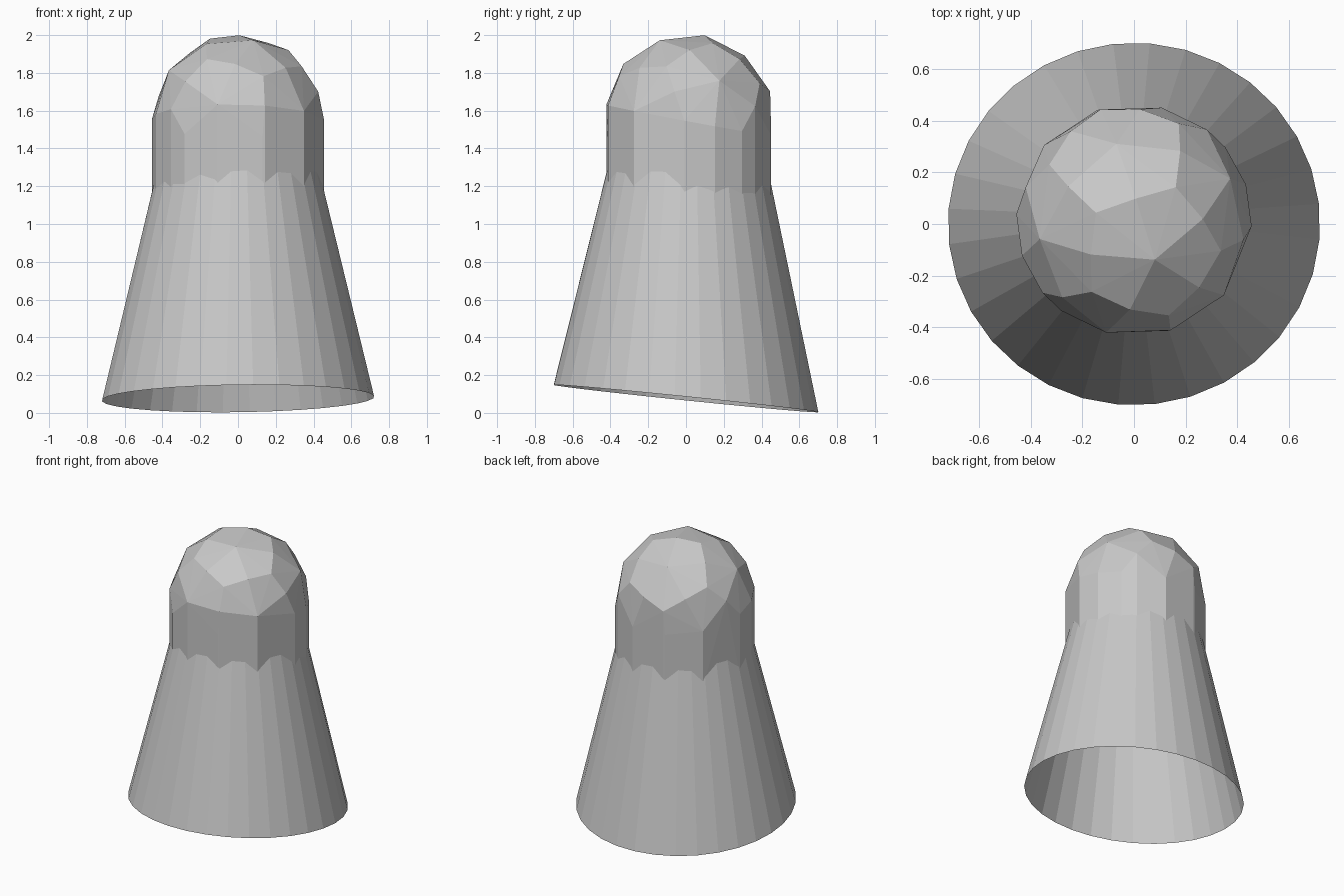
import bpy, bmesh
from math import sin, cos, radians, tau
from mathutils import Vector, Matrix

cube = bpy.data.objects.get("Cube")
if cube:
    bpy.data.objects.remove(cube, do_unlink=True)

grey = bpy.data.materials.new("plain_grey")
grey.use_nodes = True
colour = (0.58, 0.58, 0.58, 1)
grey.diffuse_color = colour
grey.node_tree.nodes["Principled BSDF"].inputs["Base Color"].default_value = colour


def add_object(name, bm):
    bmesh.ops.recalc_face_normals(bm, faces=bm.faces)
    mesh = bpy.data.meshes.new(name)
    bm.to_mesh(mesh)
    bm.free()
    mesh.materials.append(grey)
    obj = bpy.data.objects.new(name, mesh)
    bpy.context.scene.collection.objects.link(obj)
    return obj


def frame(a, b):
    """Orthonormal axes from a main direction and a second one."""
    a = a.normalized()
    side = a.cross(b).normalized()
    return Matrix((a, side, a.cross(side))).transposed()


# Tapered skirt: open cone with a slanted lower rim
SIDES = 32
bm = bmesh.new()
lower, upper = [], []
for i in range(SIDES):
    a = tau * i / SIDES + radians(6.4)
    x, y = 0.722 * cos(a), 0.703 * sin(a)
    lower.append(bm.verts.new((x, y, 0.076 - 0.103 * y + 0.014 * x)))
    upper.append(bm.verts.new((0.39 * cos(a), 0.012 + 0.39 * sin(a), 1.45)))
for i in range(SIDES):
    j = (i + 1) % SIDES
    bm.faces.new((lower[i], lower[j], upper[j], upper[i]))
add_object("skirt", bm)

# Faceted dome: corners, edge middles and face centres of a tilted icosahedron
ico = bmesh.new()
bmesh.ops.create_icosphere(ico, subdivisions=1, radius=1)
ico.edges.ensure_lookup_table()
first, second = (v.co.copy() for v in ico.edges[0].verts)
tilt = frame(Vector((-0.15, 0.65, 0.75)), Vector((0.18, -0.347, 0.923)))
tilt = tilt @ frame(first, second).transposed()
directions = [v.co.copy() for v in ico.verts]
directions += [(e.verts[0].co + e.verts[1].co).normalized() for e in ico.edges]
directions += [f.calc_center_median().normalized() for f in ico.faces]
ico.free()

RADIUS, FLOOR = 0.457, 1.1
centre = Vector((0, 0.015, 1.55))
bm = bmesh.new()
for d in directions:
    p = tilt @ d * RADIUS
    if p.z > -0.12:
        bm.verts.new(centre + p)
    if abs(p.z) < 0.12:
        # straight walls run down into the skirt
        bm.verts.new((p.x, centre.y + p.y, FLOOR))
hull = bmesh.ops.convex_hull(bm, input=bm.verts)
loose = [v for v in bm.verts if not v.link_faces]
bmesh.ops.delete(bm, geom=loose, context="VERTS")
# the underside stays open
base = [f for f in bm.faces if all(v.co.z < FLOOR + 0.01 for v in f.verts)]
bmesh.ops.delete(bm, geom=base, context="FACES")
add_object("dome", bm)
